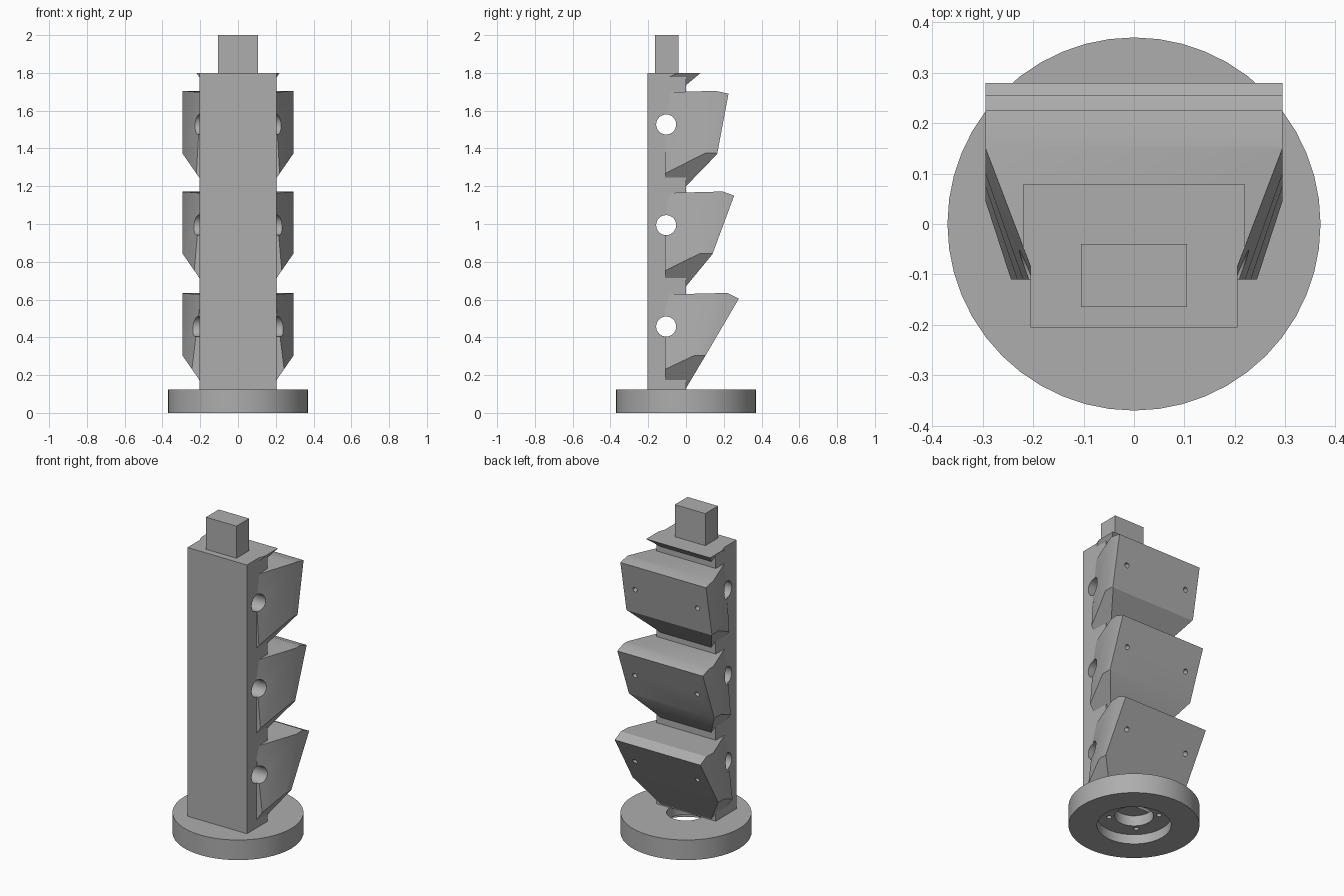
import bpy, bmesh, math
from mathutils import Vector, Matrix

cube = bpy.data.objects.get("Cube")
if cube:
    bpy.data.objects.remove(cube, do_unlink=True)

GREY = (0.42, 0.42, 0.42, 1)
grey = bpy.data.materials.new("plain grey")
grey.diffuse_color = GREY
grey.use_nodes = True
grey.node_tree.nodes["Principled BSDF"].inputs["Base Color"].default_value = GREY


def finish(bm, name):
    bmesh.ops.recalc_face_normals(bm, faces=bm.faces)
    mesh = bpy.data.meshes.new(name)
    bm.to_mesh(mesh)
    bm.free()
    mesh.materials.append(grey)
    obj = bpy.data.objects.new(name, mesh)
    bpy.context.collection.objects.link(obj)
    return obj


def block(name, lo, hi):
    lo, hi = Vector(lo), Vector(hi)
    bm = bmesh.new()
    bmesh.ops.create_cube(bm, size=1)
    for v in bm.verts:
        v.co = (lo + hi) / 2 + v.co * (hi - lo)
    return finish(bm, name)


def rod(name, radius, length, centre, axis, sides=32):
    bm = bmesh.new()
    turn = Vector(axis).to_track_quat("Z", "Y").to_matrix().to_4x4()
    bmesh.ops.create_cone(bm, cap_ends=True, segments=sides, radius1=radius,
                          radius2=radius, depth=length,
                          matrix=Matrix.Translation(centre) @ turn)
    return finish(bm, name)


def cut(obj, cutters):
    """Subtract each cutter from the object, then discard the cutters."""
    bpy.context.view_layer.objects.active = obj
    for c in cutters:
        c.hide_render = True
        mod = obj.modifiers.new("hole", "BOOLEAN")
        mod.operation, mod.solver, mod.object = "DIFFERENCE", "EXACT", c
        bpy.ops.object.modifier_apply(modifier=mod.name)
        bpy.data.objects.remove(c, do_unlink=True)


def smooth(obj):
    bpy.ops.object.select_all(action="DESELECT")
    obj.select_set(True)
    bpy.context.view_layer.objects.active = obj
    bpy.ops.object.shade_smooth_by_angle(angle=math.radians(25))


HALF, WIDE = 0.205, 0.295   # half widths of the column and of the pods


def pod(name, profile, bottom, wedge):
    """Extrude a side profile, then trim both flanks with sloping planes."""
    bm = bmesh.new()
    face = bm.faces.new([bm.verts.new((-WIDE, y, z)) for y, z in profile])
    ext = bmesh.ops.extrude_face_region(bm, geom=[face])
    bmesh.ops.translate(bm, vec=(2 * WIDE, 0, 0),
                        verts=[g for g in ext["geom"] if isinstance(g, bmesh.types.BMVert)])
    bmesh.ops.recalc_face_normals(bm, faces=bm.faces)
    a, b, c = (Vector(p) for p in wedge)
    front = (b - a).cross(c - a)
    if front.y > 0:
        front.negate()
    for side in (-1, 1):
        for point, normal in ((Vector((HALF, 0, bottom)), Vector((0.13, 0, -0.09))),
                              (a, front)):
            flip = Vector((side, 1, 1))
            cutres = bmesh.ops.bisect_plane(
                bm, geom=bm.verts[:] + bm.edges[:] + bm.faces[:], dist=1e-5,
                plane_co=point * flip, plane_no=normal * flip, clear_outer=True)
            rim = [g for g in cutres["geom_cut"] if isinstance(g, bmesh.types.BMEdge)]
            bmesh.ops.holes_fill(bm, edges=rim)
    return finish(bm, name)


# Base disc with a recess underneath, a cable opening and screw holes
base = rod("base_disc", 0.37, 0.125, (0, 0, 0.0625), (0, 0, 1), 48)
cutters = [rod("recess", 0.21, 0.12, (0, 0, 0), (0, 0, 1), 48),
           rod("opening", 0.11, 0.5, (0, 0, 0), (0, 0, 1))]
for sx in (-1, 1):
    for sy in (-1, 1):
        cutters.append(rod("screw", 0.015, 0.2, (sx * 0.1, sy * 0.1, 0.0), (0, 0, 1), 12))
cut(base, cutters)
smooth(base)

# Column and the peg on its top
column = block("column", (-HALF, -0.205, 0.125), (HALF, 0, 1.8))
block("top_peg", (-0.105, -0.165, 1.8), (0.105, -0.04, 2.0))

# Each pod: kink, tip and lip of the back profile, foot height, flank reach
PODS = {
    "lower_pod": ((0.22, 0.635), (0.28, 0.605), (0.11, 0.315), 0.13, 0.05),
    "middle_pod": ((0.195, 1.172), (0.255, 1.15), (0.14, 0.84), 0.67, 0.075),
    "upper_pod": ((0.155, 1.705), (0.225, 1.69), (0.165, 1.37), 1.2, 0.1),
}
CROSS_Y = -0.105
for name, (kink, tip, lip, foot, reach) in PODS.items():
    top = kink[1] - 0.008
    profile = [(-0.11, foot), (-0.11, top), kink, tip, lip, (0, foot)]
    wedge = ((HALF, -0.085, top), (WIDE, 0.15, top), (WIDE, reach, lip[1]))
    shell = pod(name, profile, foot + 0.045, wedge)
    # Cross hole through the column and pod, and two screw holes in the back
    height = top - 0.17
    cut(column, [rod("cross", 0.053, 1, (0, CROSS_Y, height), (1, 0, 0))])
    cutters = [rod("cross", 0.053, 1, (0, CROSS_Y, height), (1, 0, 0))]
    out = Vector((0, tip[1] - lip[1], lip[0] - tip[0])).normalized()
    mid = Vector((0, (tip[0] + lip[0]) / 2, (tip[1] + lip[1]) / 2))
    for sx in (-1, 1):
        cutters.append(rod("screw", 0.015, 0.12, mid + Vector((sx * 0.215, 0, 0)), out, 16))
    cut(shell, cutters)
    smooth(shell)
smooth(column)

# Flared lip behind the peg
pod("top_lip", [(-0.1, 1.735), (-0.1, 1.8), (0.078, 1.8), (0, 1.735)], 1.778,
    ((HALF, -0.085, 1.8), (WIDE, 0.15, 1.8), (WIDE, 0.14, 1.7)))
